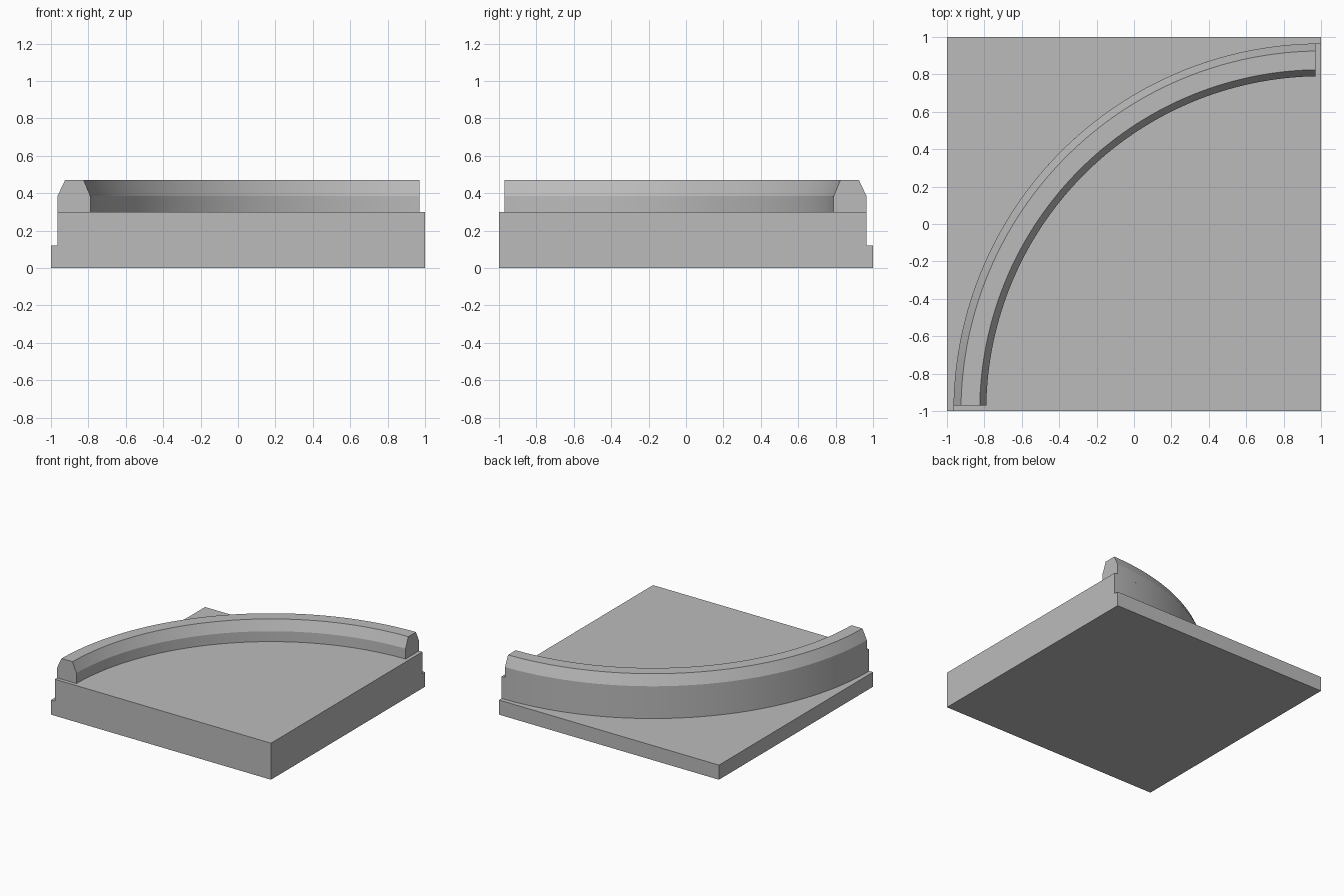
import bpy, bmesh, math

if "Cube" in bpy.data.objects:
    bpy.data.objects.remove(bpy.data.objects["Cube"], do_unlink=True)

grey = bpy.data.materials.new("plain grey")
grey.use_nodes = True
colour = (0.5, 0.5, 0.5, 1)
grey.diffuse_color = colour
grey.node_tree.nodes["Principled BSDF"].inputs["Base Color"].default_value = colour

SEGMENTS = 64
OUTER = 1.965          # radius about the front left corner
SLAB, FLOOR, SHOULDER, TOP = 0.12, 0.30, 0.385, 0.47
GAP = 0.03             # curb ends stop short of the straight sides


def arc(radius, z, gap=0.0):
    """Quarter arc about the corner (1, -1), from the back to the front edge."""
    start = math.pi / 2 + math.asin(gap / radius)
    end = math.pi - math.asin(gap / radius)
    angles = [start + (end - start) * i / SEGMENTS for i in range(SEGMENTS + 1)]
    return [(1 + radius * math.cos(a), -1 + radius * math.sin(a), z) for a in angles]


def finish(name, bm):
    bmesh.ops.recalc_face_normals(bm, faces=bm.faces)
    mesh = bpy.data.meshes.new(name)
    bm.to_mesh(mesh)
    bm.free()
    mesh.materials.append(grey)
    obj = bpy.data.objects.new(name, mesh)
    bpy.context.collection.objects.link(obj)
    bpy.ops.object.select_all(action="DESELECT")
    obj.select_set(True)
    bpy.context.view_layer.objects.active = obj
    bpy.ops.object.shade_smooth_by_angle(angle=math.radians(20))


# Square slab with a quarter-round raised floor, as one closed body
bm = bmesh.new()
low = [bm.verts.new(p) for p in arc(OUTER, SLAB)]
high = [bm.verts.new(p) for p in arc(OUTER, FLOOR)]
corners = [(1, -1), (1, 1), (-1, 1), (-1, -1)]
base = [bm.verts.new((x, y, 0)) for x, y in corners]
rim = [bm.verts.new((x, y, SLAB)) for x, y in corners[1:]]
pivot = bm.verts.new((1, -1, FLOOR))
bm.faces.new(base)
bm.faces.new(high + [pivot])
bm.faces.new(low + rim[::-1])
for i in range(SEGMENTS):
    bm.faces.new((low[i], low[i + 1], high[i + 1], high[i]))
for i in range(2):
    bm.faces.new((base[i + 1], base[i + 2], rim[i + 1], rim[i]))
bm.faces.new((base[0], base[1], rim[0], low[0], high[0], pivot))
bm.faces.new((base[3], base[0], pivot, high[-1], low[-1], rim[2]))
finish("base", bm)

# Curved curb with bevelled shoulders
profile = [(OUTER, FLOOR), (OUTER, SHOULDER), (1.925, TOP),
           (1.825, TOP), (1.79, SHOULDER), (1.79, FLOOR)]
bm = bmesh.new()
rails = [[bm.verts.new(p) for p in arc(r, z, GAP)] for r, z in profile]
for a, b in zip(rails, rails[1:] + rails[:1]):
    for i in range(SEGMENTS):
        bm.faces.new((a[i], a[i + 1], b[i + 1], b[i]))
for end in (0, -1):
    bm.faces.new([rail[end] for rail in rails])
finish("curb", bm)
